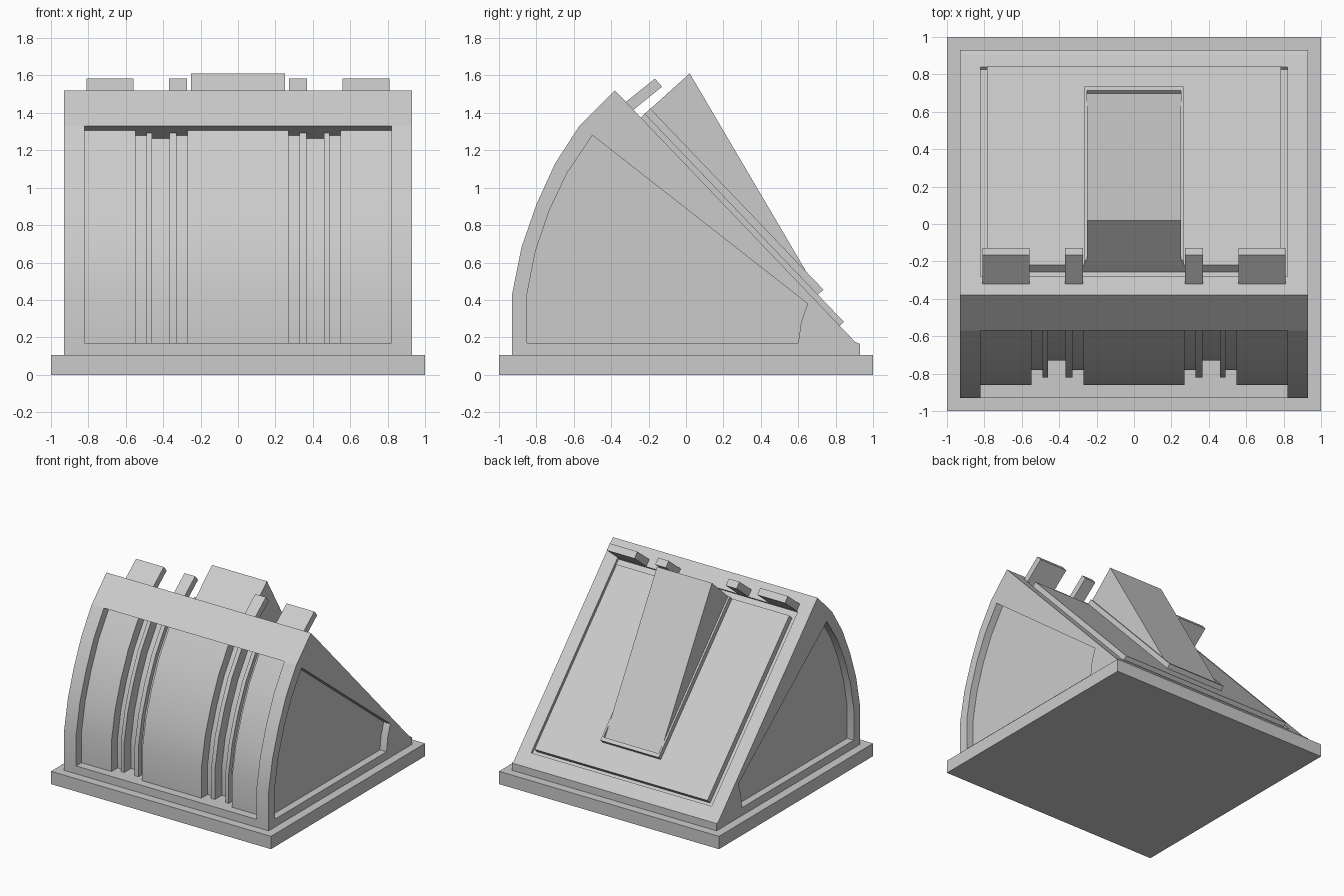
import bpy, bmesh, math

if "Cube" in bpy.data.objects:
    bpy.data.objects.remove(bpy.data.objects["Cube"])


def loft(name, sections):
    """Solid through matching (y, z) rings placed at successive x values."""
    bm = bmesh.new()
    rings = [[bm.verts.new((x, y, z)) for y, z in ring] for x, ring in sections]
    n = len(rings[0])
    for a, b in zip(rings, rings[1:]):
        for i in range(n):
            j = (i + 1) % n
            bm.faces.new((a[i], a[j], b[j], b[i]))
    bm.faces.new(rings[0])
    bm.faces.new(rings[-1])
    bmesh.ops.remove_doubles(bm, verts=bm.verts, dist=1e-5)
    bmesh.ops.recalc_face_normals(bm, faces=bm.faces)
    mesh = bpy.data.meshes.new(name)
    bm.to_mesh(mesh)
    bm.free()
    obj = bpy.data.objects.new(name, mesh)
    bpy.context.collection.objects.link(obj)
    return obj


def prism(name, x0, x1, ring):
    return loft(name, [(x0, ring), (x1, ring)])


def select(obj):
    bpy.ops.object.select_all(action='DESELECT')
    obj.select_set(True)
    bpy.context.view_layer.objects.active = obj


def cut(obj, cutter):
    cutter.hide_render = True
    mod = obj.modifiers.new("cut", 'BOOLEAN')
    mod.operation = 'DIFFERENCE'
    mod.solver = 'EXACT'
    mod.object = cutter
    select(obj)
    bpy.ops.object.modifier_apply(modifier=mod.name)
    bpy.data.objects.remove(cutter)


def slope(s, n):
    """Point at distance s down the rear slope and height n above it."""
    return (-0.38 + 0.691 * s + 0.723 * n, 1.52 - 0.723 * s + 0.691 * n)


def slope_box(s0, s1, n0, n1):
    return [slope(s0, n0), slope(s1, n0), slope(s1, n1), slope(s0, n1)]


# Base slab
prism("base", -1, 1, [(-1, 0), (1, 0), (1, 0.105), (-1, 0.105)])

# Body with curved front and straight rear slope
arc = [(-0.93, 0.43), (-0.88, 0.68), (-0.80, 0.91), (-0.70, 1.13), (-0.57, 1.33)]
body = prism("body", -0.93, 0.93, [(-0.93, 0.1)] + arc +
             [(-0.38, 1.52), (0.905, 0.175), (0.93, 0.165), (0.93, 0.1)])

# Front recess: curved panels separated by stepped grooves
front = [(-0.93, 0.17)] + arc


def inset(d):
    out = []
    for i, (y, z) in enumerate(front):
        if i == 0:
            out.append((y + d, z))
        elif i == len(front) - 1:
            out.append((y + 0.98 * d, z - 0.33 * d))
        else:
            (ya, za), (yb, zb) = front[i - 1], front[i + 1]
            a1 = math.atan2(z - za, y - ya)
            a2 = math.atan2(zb - z, yb - y)
            a, k = (a1 + a2) / 2, d / math.cos((a2 - a1) / 2)
            out.append((y + k * math.sin(a), z - k * math.cos(a)))
    return out


half = [(0, 0.27, 0.07), (0.27, 0.33, 0.15), (0.33, 0.365, 0.11), (0.365, 0.46, 0.20),
        (0.46, 0.49, 0.11), (0.49, 0.548, 0.15), (0.548, 0.82, 0.07)]
strips = [(-b, -a, d) for a, b, d in reversed(half[1:])] + [(-0.27, 0.27, 0.07)] + half[1:]
sections = []
for a, b, d in strips:
    ring = inset(-0.1) + inset(d)[::-1]
    sections += [(a, ring), (b, ring)]
cut(body, loft("front_cutter", sections))

# Side recesses
side = [(-0.85, 0.17), (-0.85, 0.43), (-0.805, 0.66), (-0.73, 0.88), (-0.635, 1.08),
        (-0.50, 1.28), (0.65, 0.38), (0.615, 0.28), (0.60, 0.17)]
for sx in (-1, 1):
    cut(body, prism("side_cutter", sx * 0.87, sx * 1.1, side))

# Shallow recess around the rear panel
cut(body, prism("rear_cutter", -0.82, 0.82, slope_box(0.145, 1.765, -0.02, 0.2)))
select(body)
bpy.ops.object.shade_smooth_by_angle(angle=math.radians(20))

# Rear panel
prism("rear_panel", -0.785, 0.785, slope_box(0.20, 1.74, -0.03, 0.03))

# Wedge with a thin frame around its foot
prism("wedge", -0.25, 0.25, [slope(0.20, 0), slope(0.21, 0.352), slope(1.51, 0.046), slope(1.51, 0)])
for sx in (-1, 1):
    prism("wedge_frame_side", sx * 0.25, sx * 0.265, slope_box(0.20, 1.54, 0.02, 0.07))
prism("wedge_frame_end", -0.25, 0.25, slope_box(1.51, 1.54, 0.02, 0.07))

# Tabs along the top edge
tab = [(-0.37, 1.42), (-0.166, 1.583), (-0.128, 1.54), (-0.33, 1.377)]
for sx in (-1, 1):
    prism("wide_tab", sx * 0.558, sx * 0.81, tab)
    prism("narrow_tab", sx * 0.273, sx * 0.37, tab)
